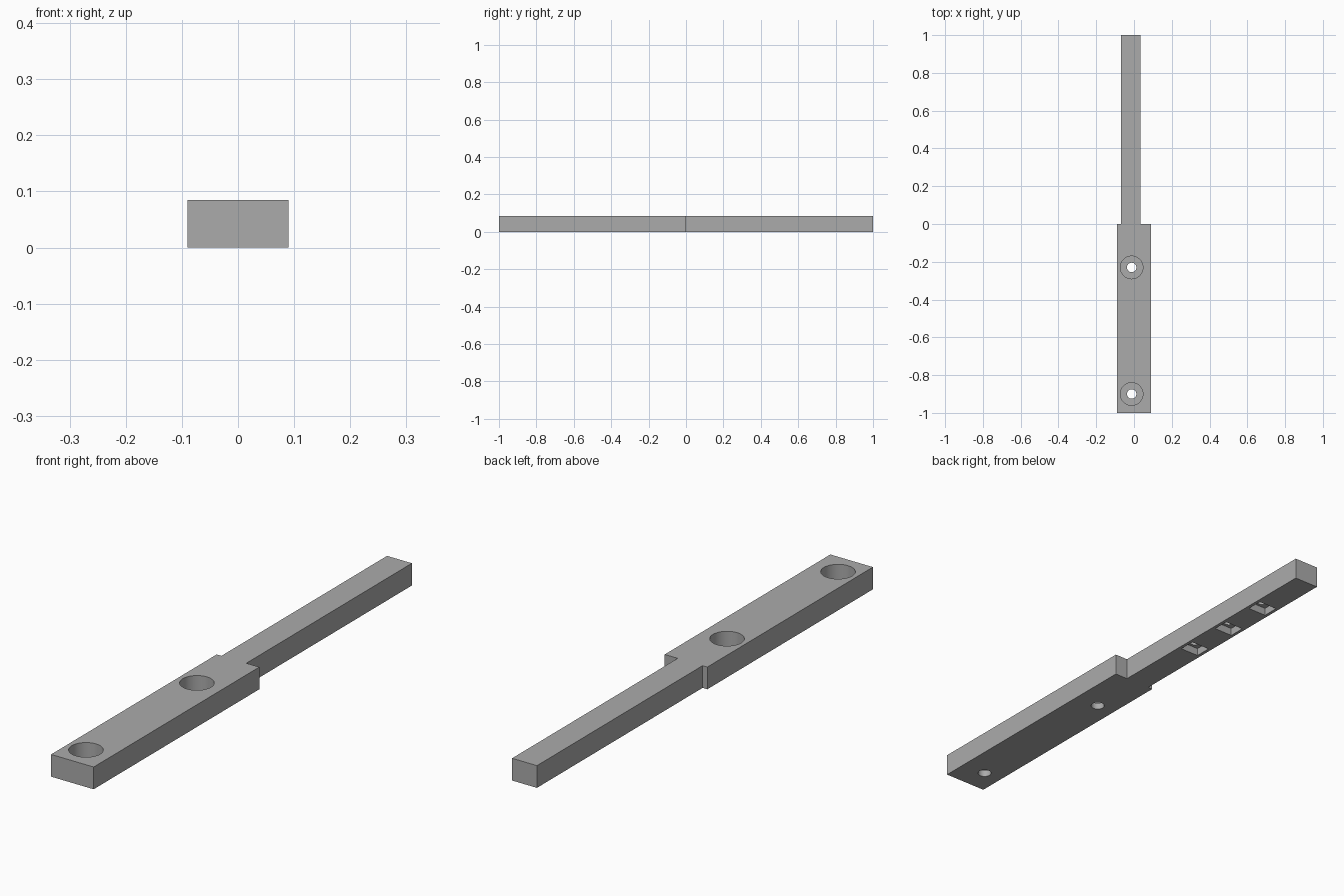
import bpy
import bmesh
import math
from mathutils import Matrix

cube = bpy.data.objects.get("Cube")
if cube:
    bpy.data.objects.remove(cube, do_unlink=True)

HEIGHT = 0.085
HOLE_X = -0.0125      # screw hole line
ARM_X = -0.0175       # middle of the narrow arm

grey = bpy.data.materials.new("plain grey")
grey.use_nodes = True
colour = (0.41, 0.41, 0.41, 1)
grey.diffuse_color = colour
grey.node_tree.nodes["Principled BSDF"].inputs["Base Color"].default_value = colour


def make_object(name, bm):
    bmesh.ops.recalc_face_normals(bm, faces=bm.faces)
    mesh = bpy.data.meshes.new(name)
    bm.to_mesh(mesh)
    bm.free()
    mesh.materials.append(grey)
    obj = bpy.data.objects.new(name, mesh)
    bpy.context.collection.objects.link(obj)
    return obj


def cylinder(name, x, y, radius, z0, z1):
    bm = bmesh.new()
    bmesh.ops.create_cone(bm, cap_ends=True, segments=48, radius1=radius,
                          radius2=radius, depth=z1 - z0,
                          matrix=Matrix.Translation((x, y, (z0 + z1) / 2)))
    return make_object(name, bm)


def box(name, x, y, width, length, z0, z1):
    bm = bmesh.new()
    place = Matrix.Translation((x, y, (z0 + z1) / 2))
    size = Matrix.Diagonal((width, length, z1 - z0, 1))
    bmesh.ops.create_cube(bm, size=1, matrix=place @ size)
    return make_object(name, bm)


def cut(target, cutter):
    cutter.hide_render = True
    mod = target.modifiers.new("cut", 'BOOLEAN')
    mod.operation = 'DIFFERENCE'
    mod.solver = 'EXACT'
    mod.object = cutter
    bpy.context.view_layer.objects.active = target
    bpy.ops.object.modifier_apply(modifier=mod.name)
    bpy.data.objects.remove(cutter, do_unlink=True)


# Stepped bar: wide mounting block in front, narrow arm behind
outline = [(-0.09, -1), (0.09, -1), (0.09, 0), (0.035, 0),
           (0.035, 1), (-0.07, 1), (-0.07, 0), (-0.09, 0)]
bm = bmesh.new()
base = bm.faces.new([bm.verts.new((x, y, 0)) for x, y in outline])
top = bmesh.ops.extrude_face_region(bm, geom=[base])["geom"]
bmesh.ops.translate(bm, vec=(0, 0, HEIGHT),
                    verts=[v for v in top if isinstance(v, bmesh.types.BMVert)])
bar = make_object("stepped_bar", bm)

# Counterbored screw holes through the block
for y in (-0.90, -0.23):
    cut(bar, cylinder("counterbore_cutter", HOLE_X, y, 0.06, 0.025, 0.2))
    cut(bar, cylinder("screw_hole_cutter", HOLE_X, y, 0.025, -0.1, 0.1))

# Rectangular pockets with a blind hole, under the arm
for y in (0.34, 0.54, 0.74):
    cut(bar, box("pocket_cutter", ARM_X, y, 0.08, 0.065, -0.1, 0.03))
    cut(bar, cylinder("blind_hole_cutter", ARM_X, y, 0.022, -0.1, 0.065))

# Smooth bores, sharp edges
bpy.ops.object.select_all(action='DESELECT')
bar.select_set(True)
bpy.context.view_layer.objects.active = bar
bpy.ops.object.shade_smooth_by_angle(angle=math.radians(30))
